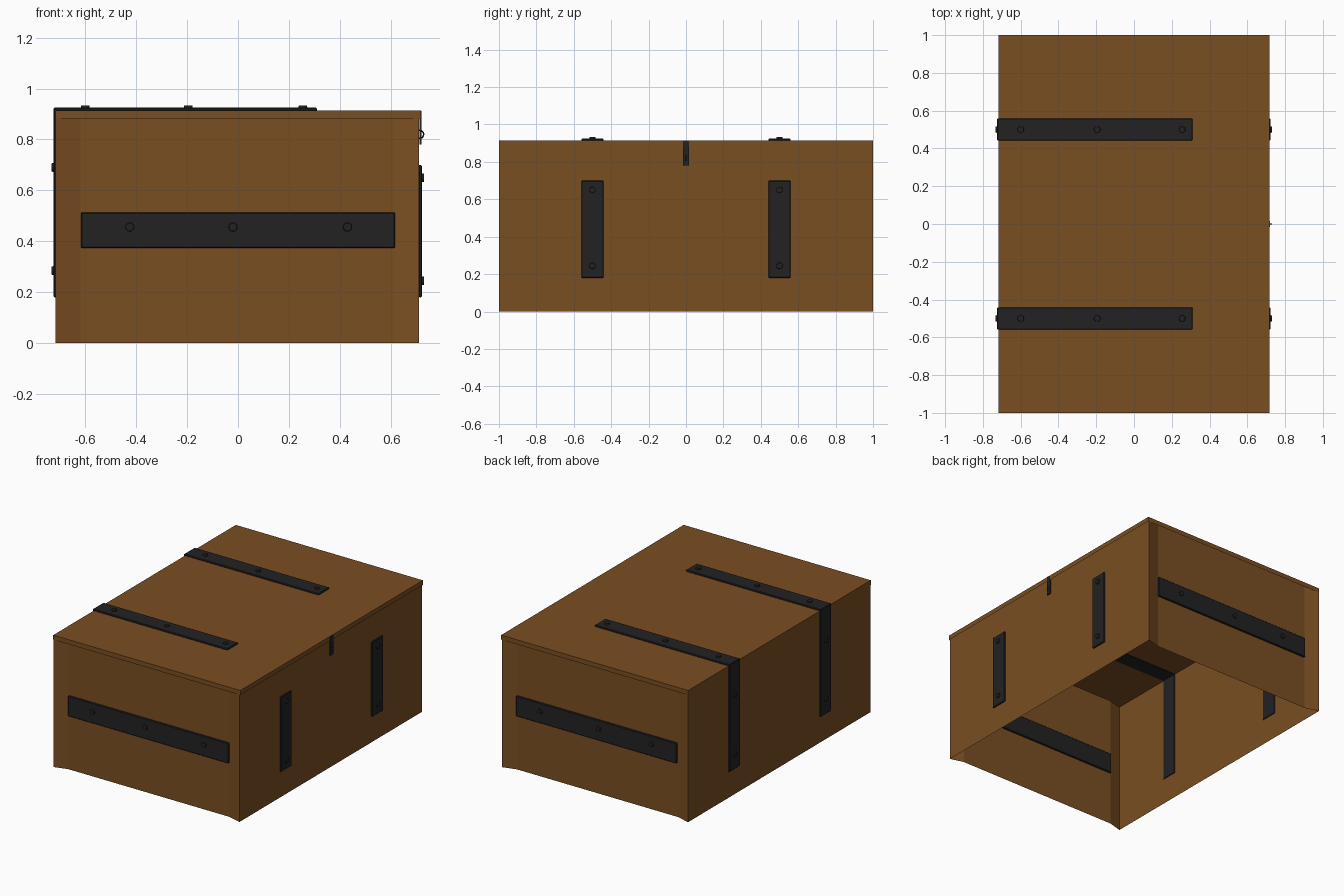
import bpy, bmesh, math
from mathutils import Vector

if "Cube" in bpy.data.objects:
    bpy.data.objects.remove(bpy.data.objects["Cube"], do_unlink=True)


def material(name, colour):
    m = bpy.data.materials.new(name)
    m.diffuse_color = colour
    m.use_nodes = True
    m.node_tree.nodes["Principled BSDF"].inputs["Base Color"].default_value = colour
    return m


WOOD = material("brown wood", (0.195, 0.077, 0.016, 1))
IRON = material("black iron", (0.016, 0.016, 0.016, 1))


def finish(bm, name, mat):
    bmesh.ops.recalc_face_normals(bm, faces=bm.faces)
    mesh = bpy.data.meshes.new(name)
    bm.to_mesh(mesh)
    bm.free()
    mesh.materials.append(mat)
    ob = bpy.data.objects.new(name, mesh)
    bpy.context.collection.objects.link(ob)
    return ob


def box_mesh(lo, hi):
    bm = bmesh.new()
    bmesh.ops.create_cube(bm, size=1)
    lo, hi = Vector(lo), Vector(hi)
    for v in bm.verts:
        v.co = (lo + hi) / 2 + v.co * (hi - lo)
    bm.normal_update()
    return bm


def drop_faces(bm, rule):
    doomed = [f for f in bm.faces if rule(f.normal)]
    bmesh.ops.delete(bm, geom=doomed, context='FACES')


def strap(name, lo, hi):
    ob = finish(box_mesh(lo, hi), name, IRON)
    bevel = ob.modifiers.new("chamfer", 'BEVEL')
    bevel.width, bevel.segments = 0.004, 1
    return ob


def bolt(name, centre, direction):
    bm = bmesh.new()
    bmesh.ops.create_cone(bm, cap_ends=True, segments=12, radius1=0.019,
                          radius2=0.016, depth=0.018)
    turn = Vector((0, 0, 1)).rotation_difference(Vector(direction))
    for v in bm.verts:
        v.co = turn @ v.co + Vector(centre)
    return finish(bm, name, IRON)


# Open-bottomed body with a recessed panel in each end
bm = box_mesh((-0.716, -1, 0), (0.711, 1, 0.912))
drop_faces(bm, lambda n: abs(n.z) > 0.5)
for end in [f for f in bm.faces if abs(f.normal.y) > 0.5]:
    bmesh.ops.inset_region(bm, faces=[end], thickness=0.097, depth=0)
    bmesh.ops.translate(bm, verts=end.verts, vec=end.normal * -0.027)
# the open shell needs its outward side kept
body = finish(bm, "chest_body", WOOD)

# Lid with a small overhanging lip
bm = box_mesh((-0.717, -1, 0.882), (0.718, 1, 0.914))
drop_faces(bm, lambda n: n.z < -0.5)
finish(bm, "lid", WOOD)

# Iron bands across the recessed ends
for side, word in ((-1, "front"), (1, "back")):
    ys = sorted((side * 0.962, side * 0.985))
    strap(word + "_band", (-0.616, ys[0], 0.373), (0.616, ys[1], 0.514))
    for i, x in enumerate((-0.425, -0.02, 0.43)):
        bolt(f"{word}_band_bolt_{i + 1}", (x, side * 0.985, 0.456), (0, side, 0))

# Paired straps over the lid, down the hinge side and on the latch side
for y, word in ((-0.5, "front"), (0.5, "back")):
    a, b = y - 0.059, y + 0.059
    strap(word + "_lid_strap", (-0.724, a, 0.911), (0.31, b, 0.925))
    strap(word + "_hinge_strap", (-0.725, a, 0.18), (-0.712, b, 0.923))
    strap(word + "_latch_side_strap", (0.709, a, 0.18), (0.722, b, 0.70))
    for i, x in enumerate((-0.6, -0.195, 0.255)):
        bolt(f"{word}_lid_bolt_{i + 1}", (x, y, 0.925), (0, 0, 1))
    for i, z in enumerate((0.285, 0.69)):
        bolt(f"{word}_hinge_bolt_{i + 1}", (-0.724, y, z), (-1, 0, 0))
    for i, z in enumerate((0.245, 0.65)):
        bolt(f"{word}_latch_side_bolt_{i + 1}", (0.722, y, z), (1, 0, 0))

# Hasp plate and its ring
finish(box_mesh((0.712, -0.015, 0.78), (0.721, 0.015, 0.912)), "hasp_plate", IRON)
bpy.ops.mesh.primitive_torus_add(major_radius=0.016, minor_radius=0.003,
                                 major_segments=16, minor_segments=6,
                                 location=(0.713, 0, 0.82),
                                 rotation=(math.pi / 2, 0, 0))
ring = bpy.context.object
ring.name = "hasp_ring"
ring.data.materials.append(IRON)
